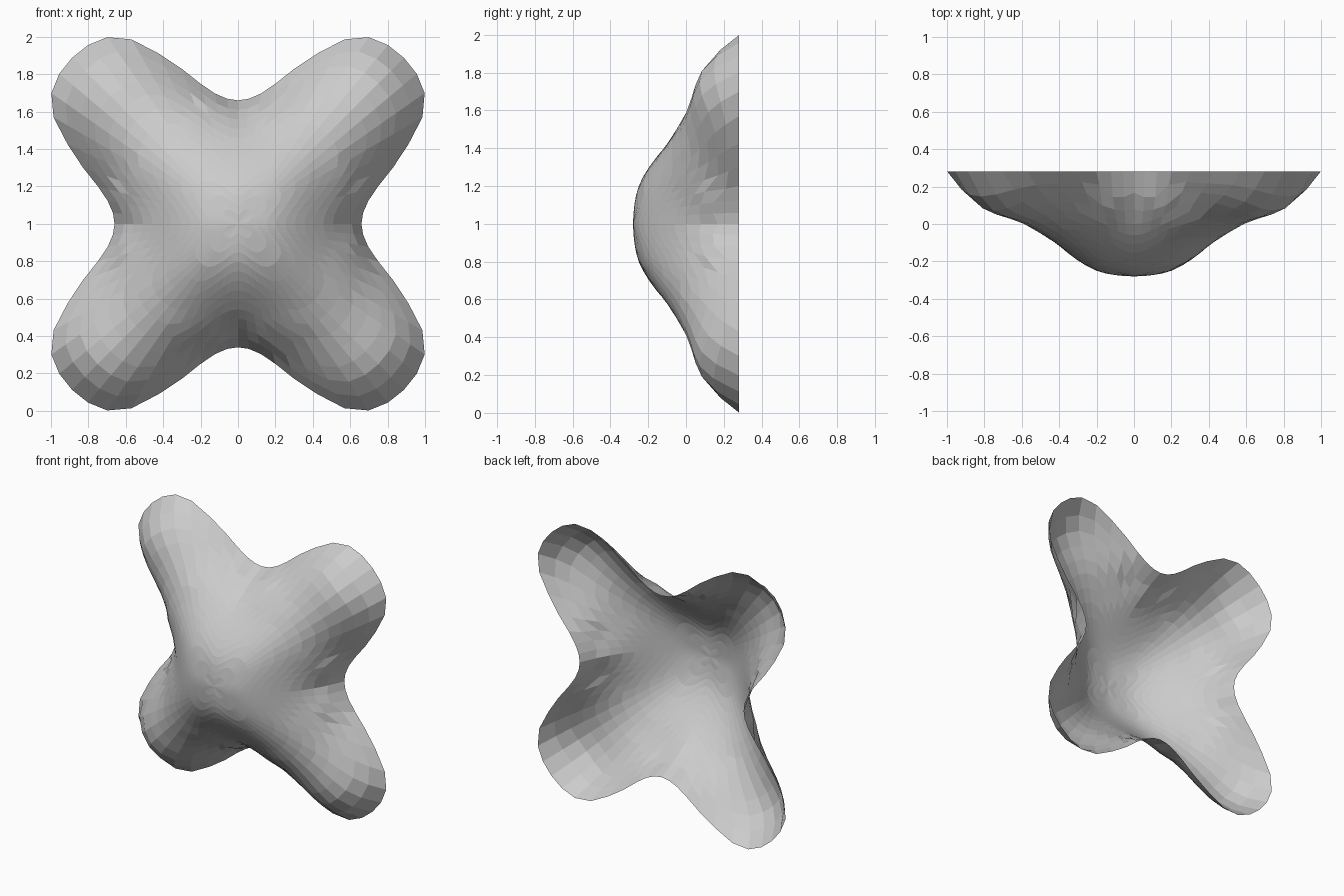
import bpy, bmesh
from math import sin, cos, pi, radians, degrees

if "Cube" in bpy.data.objects:
    bpy.data.objects.remove(bpy.data.objects["Cube"])

# Four-armed dished shell, open at the back, rim lying flat at y = RIM_Y
RIM_Y, SEGS, RINGS = 0.28, 72, 13

# outline radius by angle (degrees) from waist to arm tip
OUTLINE = [(0, .66), (8, .69), (15, .776), (24, .98), (31, 1.16), (37, 1.235), (45, 1.255)]
# shell depth by radius: along an arm ridge, and from centre to waist
RIDGE = [(0, .56), (.14, .545), (.28, .505), (.42, .435), (.57, .36), (.71, .305), (.85, .265),
         (.99, .235), (1.06, .21), (1.13, .16), (1.2, .085), (1.255, 0)]
WAIST = [(0, .56), (.1, .553), (.2, .53), (.3, .475), (.4, .395), (.5, .29), (.6, .13), (.66, 0)]


def curve(table, x):
    """Smooth interpolation through a table, level at its first point."""
    x = min(max(x, table[0][0]), table[-1][0])

    def slope(i):
        if i == 0:
            return 0.0
        a, b = table[i - 1], table[min(i + 1, len(table) - 1)]
        return (b[1] - a[1]) / (b[0] - a[0])

    for i in range(len(table) - 1):
        (x0, y0), (x1, y1) = table[i], table[i + 1]
        if x <= x1:
            h = x1 - x0
            t = (x - x0) / h
            return ((2*t**3 - 3*t**2 + 1) * y0 + (t**3 - 2*t**2 + t) * h * slope(i)
                    + (3*t**2 - 2*t**3) * y1 + (t**3 - t**2) * h * slope(i + 1))
    return table[-1][1]


def edge_angle(r):
    """Angle at which the outline reaches radius r."""
    if r <= OUTLINE[0][1]:
        return 0.0
    lo, hi = 0.0, 45.0
    for _ in range(40):
        mid = (lo + hi) / 2
        if curve(OUTLINE, mid) < r:
            lo = mid
        else:
            hi = mid
    return lo


def depth(r, fold):
    """Depth at radius r; fold is the angle from the nearest waist."""
    q = min(1.0, (45 - fold) / max(45 - edge_angle(r), 1e-4))
    m = min(max((r - .42) / .26, 0), 1)
    m = m * m * (3 - 2 * m)
    k = (1 - m) * sin(pi * q / 2) ** 2 + m * q * q
    return curve(RIDGE, r) * (1 - k) + curve(WAIST, r) * k


bm = bmesh.new()
centre = bm.verts.new((0, RIM_Y - .56, 1))
rings = []
for j in range(1, RINGS + 1):
    t = j / RINGS
    ring = []
    for i in range(SEGS):
        a = 360 * i / SEGS
        fold = a % 90
        fold = min(fold, 90 - fold)
        r = t * curve(OUTLINE, fold)
        d = 0 if j == RINGS else depth(r, fold)
        ring.append(bm.verts.new((r * cos(radians(a)), RIM_Y - d, 1 + r * sin(radians(a)))))
    rings.append(ring)

# centre fan, then bands out to the rim
for i in range(SEGS):
    n = (i + 1) % SEGS
    bm.faces.new((centre, rings[0][i], rings[0][n]))
    for inner, outer in zip(rings, rings[1:]):
        bm.faces.new((inner[i], outer[i], outer[n], inner[n]))

mesh = bpy.data.meshes.new("four_armed_shell")
bm.to_mesh(mesh)
bm.free()
shell = bpy.data.objects.new("four_armed_shell", mesh)
bpy.context.collection.objects.link(shell)
